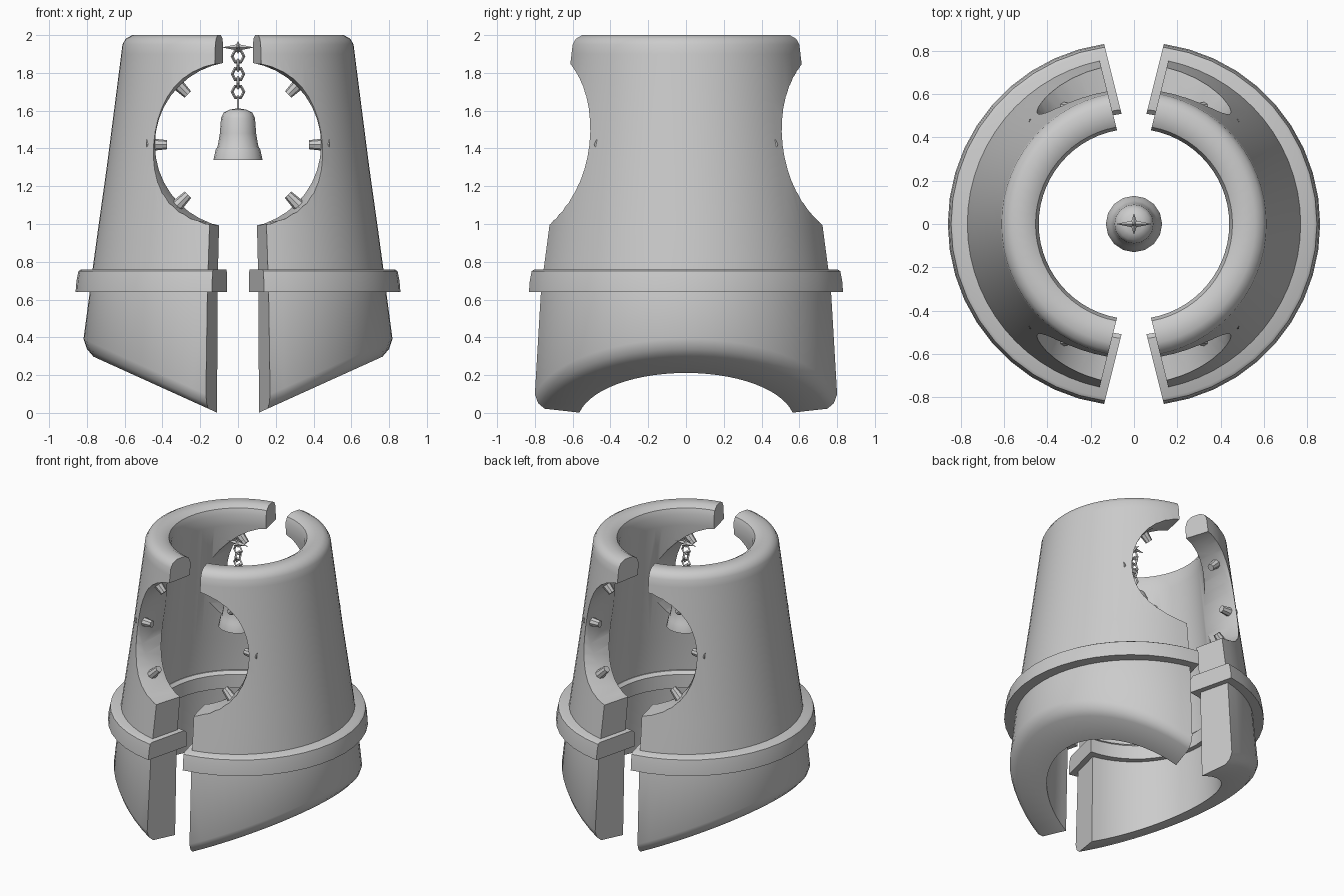
import bpy, bmesh, math
from mathutils import Matrix, Vector

if "Cube" in bpy.data.objects:
    bpy.data.objects.remove(bpy.data.objects["Cube"])

stone = bpy.data.materials.new("pale_grey")
stone.diffuse_color = (0.6, 0.6, 0.6, 1)
stone.use_nodes = True
stone.node_tree.nodes["Principled BSDF"].inputs["Base Color"].default_value = stone.diffuse_color


def make(name, bm, angle=35):
    bmesh.ops.recalc_face_normals(bm, faces=bm.faces)
    me = bpy.data.meshes.new(name)
    bm.to_mesh(me)
    bm.free()
    me.materials.append(stone)
    ob = bpy.data.objects.new(name, me)
    bpy.context.collection.objects.link(ob)
    smooth(ob, angle)
    return ob


def smooth(ob, angle):
    bpy.ops.object.select_all(action='DESELECT')
    ob.select_set(True)
    bpy.context.view_layer.objects.active = ob
    bpy.ops.object.shade_smooth_by_angle(angle=math.radians(angle))


def mirror(ob, y=False):
    m = ob.modifiers.new("mirror", 'MIRROR')
    m.use_axis = (True, y, False)
    m.use_mirror_merge = False


def half_ring(profile, gap, steps, shift=0.0):
    """Sweep a closed (radius, z, slanted) profile around the +x side."""
    bm = bmesh.new()
    rings = []
    for i in range(steps + 1):
        ring = []
        for r, z, slanted in profile:
            start = math.atan(0.25) + math.asin((gap - 0.11) / (r * 1.031))
            a = start + (math.pi - 2 * start) * i / steps
            x, y = r * math.sin(a), r * math.cos(a)
            if slanted:
                z += 0.453 * (x - 0.13)
            ring.append(bm.verts.new((x + shift, y, max(z, 0))))
        rings.append(ring)
    n = len(profile)
    for a, b in zip(rings, rings[1:]):
        for j in range(n):
            k = (j + 1) % n
            bm.faces.new((a[j], a[k], b[k], b[j]))
    bm.faces.new(rings[0])
    bm.faces.new(rings[-1])
    return bm


# Tapered shell half with a slanted foot
shell_profile = [
    (0.575, 0.01, 1), (0.765, 0.01, 1), (0.80, 0.035, 1), (0.818, 0.08, 1),
    (0.785, 0.64, 0), (0.77, 0.76, 0), (0.74, 0.98, 0), (0.695, 1.30, 0),
    (0.65, 1.65, 0), (0.618, 1.90, 0), (0.612, 1.95, 0), (0.595, 1.98, 0), (0.56, 2.0, 0),
    (0.49, 2.0, 0), (0.455, 1.98, 0), (0.44, 1.94, 0), (0.445, 1.86, 0),
    (0.48, 1.5, 0), (0.53, 1.0, 0), (0.56, 0.7, 0)]
shell = make("shell_halves", half_ring(shell_profile, 0.08, 28))

# Round opening cutter, flared sideways at its outer ends
bm = bmesh.new()
loops = []
for y, sx in ((-1, 1.7), (-0.5, 1), (0.5, 1), (1, 1.7)):
    loops.append([bm.verts.new((0.44 * sx * math.cos(t * math.tau / 40), y,
                                1.42 + 0.44 * math.sin(t * math.tau / 40))) for t in range(40)])
for a, b in zip(loops, loops[1:]):
    for j in range(40):
        k = (j + 1) % 40
        bm.faces.new((a[j], a[k], b[k], b[j]))
bm.faces.new(loops[0])
bm.faces.new(loops[-1])
cutter = make("opening_cutter", bm)
cutter.hide_render = True
cut = shell.modifiers.new("opening", 'BOOLEAN')
cut.operation, cut.solver, cut.object = 'DIFFERENCE', 'EXACT', cutter
bpy.context.view_layer.objects.active = shell
bpy.ops.object.modifier_apply(modifier="opening")
bpy.data.objects.remove(cutter)
smooth(shell, 35)
mirror(shell)

# Raised band
band_profile = [(0.51, 0.64, 0), (0.84, 0.64, 0), (0.835, 0.70, 0), (0.825, 0.75, 0),
                (0.81, 0.76, 0), (0.53, 0.76, 0), (0.51, 0.74, 0)]
mirror(make("band_halves", half_ring(band_profile, 0.02, 20, 0.02)))

# Pegs pointing into the openings
for name, deg, y in (("lower_pegs", -45, 0.53), ("middle_pegs", 0, 0.45), ("upper_pegs", 45, 0.47)):
    a = math.radians(deg)
    d = Vector((math.cos(a), 0, math.sin(a)))
    bm = bmesh.new()
    bmesh.ops.create_cone(bm, cap_ends=True, segments=8, radius1=0.024, radius2=0.036, depth=0.11,
                          matrix=Matrix.Translation(Vector((0, y, 1.42)) + d * 0.43)
                          @ d.to_track_quat('Z', 'Y').to_matrix().to_4x4())
    mirror(make(name, bm, 40), True)


# Bell, lathed with a hollow underside
bell_profile = [(0.006, 1.68), (0.006, 1.612), (0.045, 1.605), (0.075, 1.59), (0.09, 1.56),
                (0.096, 1.48), (0.108, 1.41), (0.118, 1.395), (0.13, 1.34), (0.115, 1.34),
                (0.09, 1.42), (0.075, 1.55), (0.01, 1.58)]
bm = bmesh.new()
rings = [[bm.verts.new((r * math.cos(t * math.tau / 16), r * math.sin(t * math.tau / 16), z))
          for t in range(16)] for r, z in bell_profile]
for a, b in zip(rings, rings[1:]):
    for j in range(16):
        k = (j + 1) % 16
        bm.faces.new((a[j], a[k], b[k], b[j]))
bm.faces.new(rings[0])
bm.faces.new(rings[-1])
make("bell", bm, 40)

# Chain of alternating low-poly links
bm = bmesh.new()
for i in range(5):
    rows = []
    for s in range(6):
        a = s * math.tau / 6
        row = []
        for t in range(4):
            b = t * math.tau / 4
            r = 0.031 + 0.008 * math.cos(b)
            u, v = r * math.cos(a), 0.008 * math.sin(b)
            x, y = (u, v) if i % 2 == 0 else (v, u)
            row.append(bm.verts.new((x, y, 1.70 + i * 0.047 + 1.1 * r * math.sin(a))))
        rows.append(row)
    for s in range(6):
        p, q = rows[s], rows[(s + 1) % 6]
        for t in range(4):
            k = (t + 1) % 4
            bm.faces.new((p[t], p[k], q[k], q[t]))
make("chain", bm, 30)

# Spiked hanger at the head of the chain
bm = bmesh.new()
for axis, length in (((1, 0, 0), 0.085), ((-1, 0, 0), 0.085), ((0, 1, 0), 0.05),
                     ((0, -1, 0), 0.05), ((0, 0, 1), 0.035), ((0, 0, -1), 0.035)):
    d = Vector(axis)
    bmesh.ops.create_cone(bm, cap_ends=True, segments=4, radius1=0.017, radius2=0, depth=length,
                          matrix=Matrix.Translation(Vector((0, 0, 1.935)) + d * length / 2)
                          @ d.to_track_quat('Z', 'Y').to_matrix().to_4x4())
make("spiked_hanger", bm, 20)
